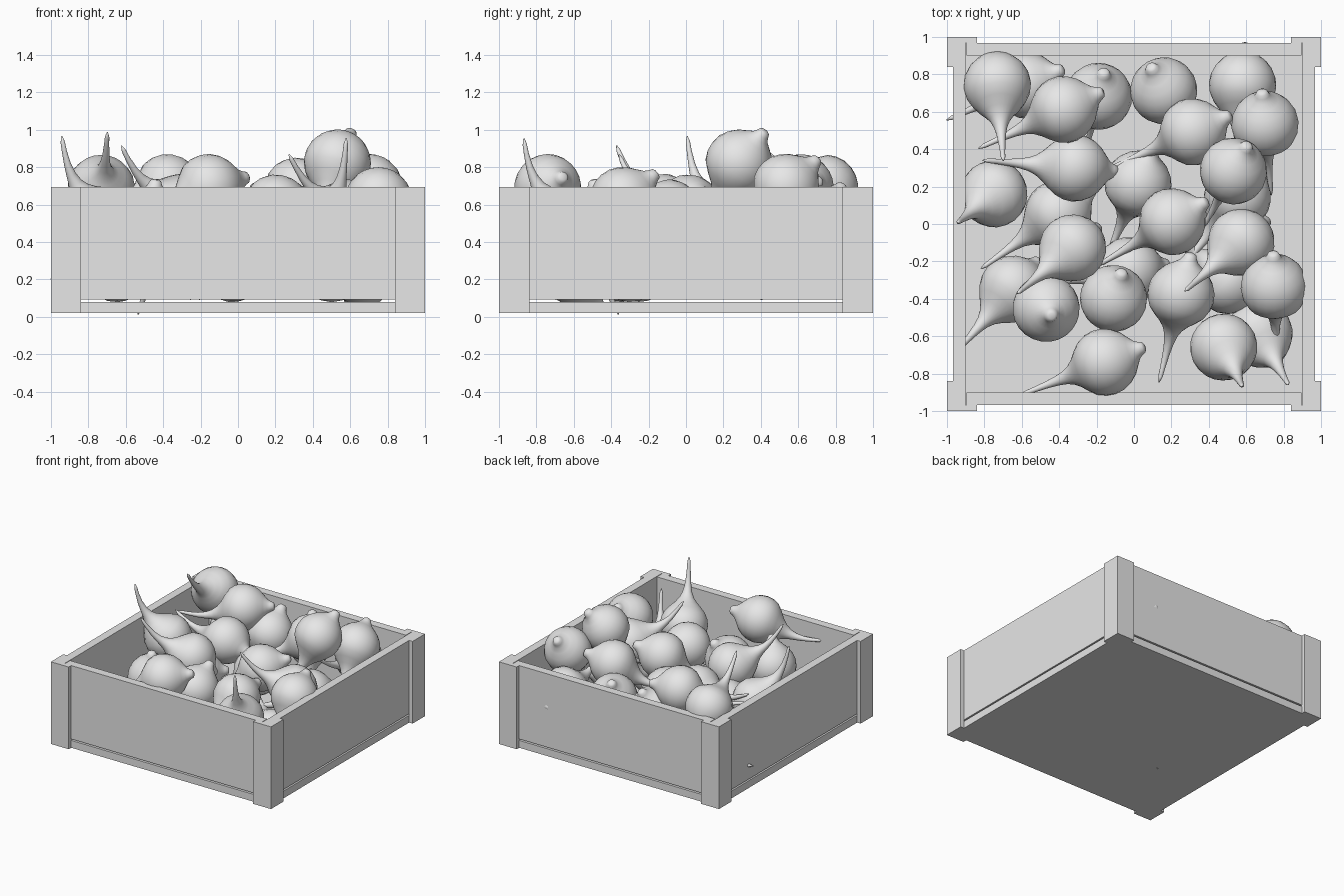
import bpy, bmesh, math
from mathutils import Vector

grey = bpy.data.materials.new("plain_grey")
grey.diffuse_color = (0.8, 0.8, 0.8, 1)


def finish(name, bm, smooth=False):
    bmesh.ops.recalc_face_normals(bm, faces=bm.faces)
    mesh = bpy.data.meshes.new(name)
    bm.to_mesh(mesh)
    bm.free()
    mesh.materials.append(grey)
    for p in mesh.polygons:
        p.use_smooth = smooth
    ob = bpy.data.objects.new(name, mesh)
    bpy.context.collection.objects.link(ob)
    return ob


def prism(name, outline, z0, z1):
    bm = bmesh.new()
    face = bm.faces.new([bm.verts.new((x, y, z0)) for x, y in outline])
    ext = bmesh.ops.extrude_face_region(bm, geom=[face])
    for v in ext["geom"]:
        if isinstance(v, bmesh.types.BMVert):
            v.co.z = z1
    return finish(name, bm)


def board(name, x0, x1, y0, y1, z0, z1):
    return prism(name, [(x0, y0), (x1, y0), (x1, y1), (x0, y1)], z0, z1)


# Crate: floor, four walls above a narrow slot, L-shaped corner posts
BASE, TOP = 0.02, 0.695
board("crate_floor", -0.968, 0.968, -0.968, 0.968, BASE, 0.08)
for s, side in ((-1, "front"), (1, "back")):
    board(side + "_wall", -0.895, 0.895, *sorted((s * 0.9, s * 0.968)), 0.092, TOP)
for s, side in ((-1, "left"), (1, "right")):
    board(side + "_wall", *sorted((s * 0.9, s * 0.968)), -0.968, 0.968, 0.092, TOP)
POST = [(1, 1), (0.838, 1), (0.838, 0.966), (0.966, 0.966), (0.966, 0.838), (1, 0.838)]
for sx in (-1, 1):
    for sy in (-1, 1):
        prism("corner_post", [(sx * x, sy * y) for x, y in POST], BASE, TOP)

# Root vegetable: (distance along axis, radius) from crown nub to tail tip
PROFILE = [(-0.240, 0.016), (-0.232, 0.030), (-0.212, 0.038), (-0.19, 0.052),
           (-0.165, 0.083), (-0.135, 0.122), (-0.095, 0.154), (-0.05, 0.174),
           (0.0, 0.18), (0.045, 0.173), (0.09, 0.152), (0.13, 0.118),
           (0.165, 0.082), (0.20, 0.055), (0.24, 0.037), (0.29, 0.026),
           (0.35, 0.019), (0.42, 0.014), (0.47, 0.012), (0.50, 0.003)]
SIDES = 24


def root(name, centre, tip):
    centre, tip = Vector(centre), Vector(tip)
    axis = (tip - centre).normalized()
    side = axis.cross(Vector((0, 0, 1))).normalized()
    up = side.cross(axis)
    bm = bmesh.new()
    rings = []
    for d, r in PROFILE:
        # Tail sags, then hooks back up toward the tip
        t = max(0, (d - 0.1) / 0.4)
        mid = centre + axis * d - up * 0.045 * math.sin(math.pi * t ** 0.9)
        rings.append([bm.verts.new(mid + r * (side * math.cos(a) + up * math.sin(a)))
                      for a in (2 * math.pi * i / SIDES for i in range(SIDES))])
    for a, b in zip(rings, rings[1:]):
        for i in range(SIDES):
            j = (i + 1) % SIDES
            bm.faces.new((a[i], a[j], b[j], b[i]))
    bm.faces.new(rings[0][::-1])
    bm.faces.new(rings[-1])
    finish(name, bm, True)


# Upper layer: body centre, tail tip
UPPER = [
    ((-0.73, 0.74, 0.69), (-0.70, 0.36, 0.97)),
    ((-0.38, 0.61, 0.69), (-0.84, 0.40, 0.62)),
    ((-0.32, 0.30, 0.56), (-0.80, 0.34, 0.66)),
    ((-0.75, 0.16, 0.53), (-0.90, 0.04, 0.87)),
    ((-0.33, -0.13, 0.59), (-0.61, -0.36, 0.90)),
    ((0.31, 0.49, 0.67), (-0.10, 0.31, 0.52)),
    ((0.53, 0.28, 0.82), (0.38, 0.0, 0.48)),
    ((0.70, 0.53, 0.69), (0.73, 0.20, 0.40)),
    ((0.20, 0.01, 0.58), (-0.14, -0.19, 0.42)),
    ((0.57, -0.10, 0.56), (0.27, -0.36, 0.87)),
    ((0.75, -0.34, 0.62), (0.76, -0.67, 0.35)),
    ((-0.16, -0.74, 0.69), (-0.57, -0.90, 0.58)),
    ((0.48, -0.66, 0.51), (0.58, -0.87, 0.96)),
]
# Lower layer
LOWER = [
    ((0.58, 0.74, 0.48), (0.55, 0.28, 0.64)),
    ((0.16, 0.71, 0.52), (0.30, 0.45, 0.15)),
    ((-0.19, 0.68, 0.50), (-0.25, 0.42, 0.12)),
    ((-0.58, 0.74, 0.40), (-0.90, 0.60, 0.25)),
    ((0.02, 0.21, 0.42), (-0.12, -0.12, 0.24)),
    ((-0.41, 0.05, 0.38), (-0.82, -0.24, 0.38)),
    ((0.55, 0.14, 0.42), (0.30, -0.18, 0.40)),
    ((-0.65, -0.35, 0.26), (-0.91, -0.64, 0.45)),
    ((-0.47, -0.45, 0.50), (-0.52, -0.38, 0.12)),
    ((-0.11, -0.40, 0.48), (-0.20, -0.68, 0.12)),
    ((0.25, -0.38, 0.50), (0.15, -0.78, 0.38)),
    ((0.50, -0.30, 0.26), (0.25, -0.10, 0.45)),
    ((-0.03, -0.25, 0.26), (-0.35, -0.30, 0.40)),
    ((0.67, -0.59, 0.24), (0.82, -0.85, 0.62)),
]
for centre, tip in UPPER + LOWER:
    root("root_vegetable", centre, tip)
